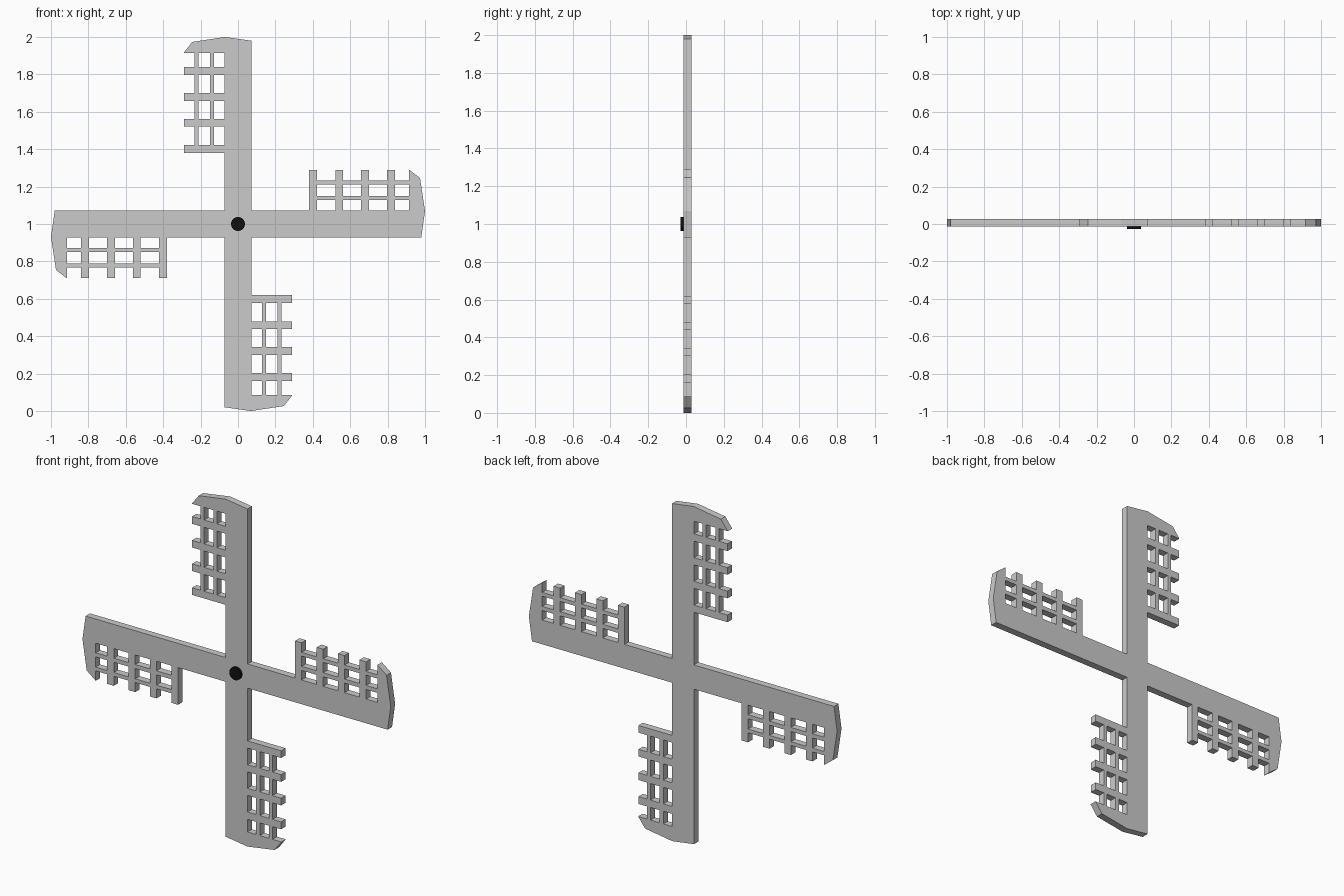
import bpy, bmesh
from math import pi, cos, sin

if "Cube" in bpy.data.objects:
    bpy.data.objects.remove(bpy.data.objects["Cube"])

S = 0.071                      # half width of a spar
EDGE, RIB = -0.289, -0.233     # lattice outer edge, outer side of the outermost rib
BARS = [(0.38, 0.422), (0.52, 0.562), (0.658, 0.70), (0.797, 0.84)]
TIP = 0.914                    # underside of the solid tip
COLUMNS = [(-0.211, -0.151), (-0.127, -S)]
HALF_DEPTH, BLADE_Y = 0.0205, 0.0075


def turn(points, k):
    c, s = round(cos(k * pi / 2)), round(sin(k * pi / 2))
    return [(c * x - s * y, s * x + c * y) for x, y in points]


def add_loop(curve, points):
    spline = curve.splines.new('POLY')
    spline.points.add(len(points) - 1)
    for p, (x, y) in zip(spline.points, points):
        p.co = (x, y, 0, 1)
    spline.use_cyclic_u = True


# Outline of one sail, from the right inner corner round to the lattice foot
sail = [(S, S), (S, 0.98), (-0.07, 1.0), (-0.246, 0.973), (-0.291, TIP), (RIB, TIP)]
for low, high in reversed(BARS):
    sail += [(RIB, high), (EDGE, high), (EDGE, low), (RIB, low)]
sail[-1] = (-S, BARS[0][0])

# Lattice windows of one sail
tops = [low for low, high in BARS[1:]] + [TIP]
windows = [[(a, high), (b, high), (b, top), (a, top)]
           for (low, high), top in zip(BARS, tops) for a, b in COLUMNS]

# Four sails as one filled, extruded profile
curve = bpy.data.curves.new("windmill_sails", 'CURVE')
curve.dimensions = '2D'
curve.fill_mode = 'BOTH'
curve.extrude = HALF_DEPTH
add_loop(curve, [p for k in range(4) for p in turn(sail, k)])
for k in range(4):
    for w in windows:
        add_loop(curve, turn(w, k))
sails = bpy.data.objects.new("windmill_sails", curve)
bpy.context.collection.objects.link(sails)
sails.rotation_euler = (pi / 2, 0, 0)
sails.location = (0, BLADE_Y, 1)
bpy.context.view_layer.objects.active = sails
sails.select_set(True)
bpy.ops.object.convert(target='MESH')
sails = bpy.context.object

# Weld caps to walls
bm = bmesh.new()
bm.from_mesh(sails.data)
bmesh.ops.remove_doubles(bm, verts=bm.verts, dist=0.0005)
bmesh.ops.recalc_face_normals(bm, faces=bm.faces)
for f in bm.faces:
    f.smooth = False
bm.to_mesh(sails.data)
bm.free()

# Black hub cap on the front
bpy.ops.mesh.primitive_cylinder_add(vertices=32, radius=0.037, depth=0.02,
                                    location=(0, -0.018, 1), rotation=(pi / 2, 0, 0))
hub = bpy.context.object
hub.name = "hub_cap"
bpy.ops.object.shade_smooth_by_angle()
black = bpy.data.materials.new("black")
black.diffuse_color = (0.005, 0.005, 0.005, 1)
black.use_nodes = True
black.node_tree.nodes["Principled BSDF"].inputs["Base Color"].default_value = black.diffuse_color
hub.data.materials.append(black)
